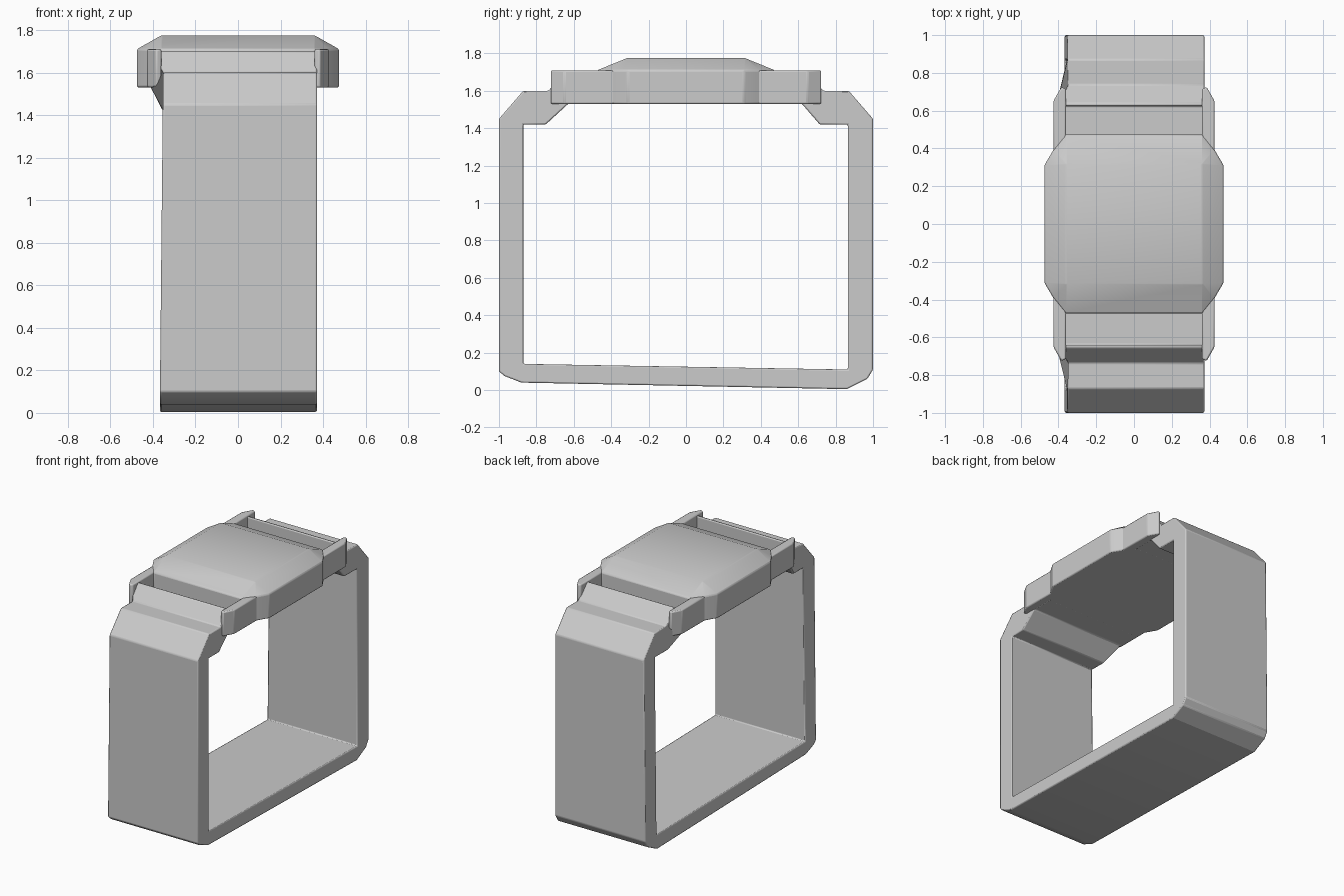
import bpy, bmesh

if "Cube" in bpy.data.objects:
    bpy.data.objects.remove(bpy.data.objects["Cube"])


def make_object(name, bm, bevel):
    bmesh.ops.recalc_face_normals(bm, faces=bm.faces)
    mesh = bpy.data.meshes.new(name)
    bm.to_mesh(mesh)
    bm.free()
    ob = bpy.data.objects.new(name, mesh)
    bpy.context.collection.objects.link(ob)
    mod = ob.modifiers.new("soft_edges", 'BEVEL')
    mod.width = bevel
    mod.segments = 2
    mod.limit_method = 'ANGLE'
    mod.angle_limit = 0.5
    bpy.ops.object.select_all(action='DESELECT')
    ob.select_set(True)
    bpy.context.view_layer.objects.active = ob
    bpy.ops.object.shade_smooth_by_angle(angle=0.4)
    return ob


def prism(ring_a, ring_b):
    bm = bmesh.new()
    a = [bm.verts.new(p) for p in ring_a]
    b = [bm.verts.new(p) for p in ring_b]
    bm.faces.new(a)
    bm.faces.new(b[::-1])
    for i in range(len(a)):
        j = (i + 1) % len(a)
        bm.faces.new((a[i], b[i], b[j], a[j]))
    return bm


# Strap: one side profile in y, z, slightly lopsided like a soft band
outer_front = [(-0.46, 1.58), (-0.64, 1.58), (-0.64, 1.70), (-0.655, 1.70),
               (-0.735, 1.60), (-0.87, 1.60), (-1.0, 1.45), (-1.0, 0.10),
               (-0.97, 0.075), (-0.88, 0.04)]
outer_back = [(0.86, 0.005), (0.97, 0.06), (1.0, 0.11), (1.0, 1.45),
              (0.87, 1.60), (0.735, 1.60), (0.64, 1.70), (0.625, 1.70),
              (0.625, 1.58), (0.46, 1.58)]
inner_back = [(0.46, 1.53), (0.62, 1.53), (0.715, 1.42), (0.865, 1.42), (0.865, 0.11)]
inner_front = [(-0.87, 0.14), (-0.87, 1.42), (-0.75, 1.42), (-0.63, 1.53), (-0.46, 1.53)]
profile = outer_front + outer_back + inner_back + inner_front


def left_x(y, z):
    # the ends flare out to meet the lugs
    if z > 1.5 and abs(y) < 0.7:
        return -0.41
    return -0.352 - 0.016 * (1.6 - z) / 1.6


make_object("strap", prism([(left_x(y, z), y, z) for y, z in profile],
                           [(0.372, y, z) for y, z in profile]), 0.012)

# Watch case: faceted block with a raised top
bm = bmesh.new()
for sx in (-1, 1):
    for sy in (-1, 1):
        for x, y in ((0.475, 0.31), (0.425, 0.395), (0.36, 0.475)):
            for z in (1.53, 1.71):
                bm.verts.new((sx * x, sy * y, z))
        bm.verts.new((sx * 0.36, sy * 0.315, 1.775))
bmesh.ops.convex_hull(bm, input=bm.verts)
bmesh.ops.dissolve_limit(bm, angle_limit=0.02, verts=bm.verts, edges=bm.edges)
make_object("watch_case", bm, 0.008)

# Four lugs holding the strap ends
lug = [(0.36, 0.34), (0.427, 0.34), (0.427, 0.65), (0.385, 0.725), (0.36, 0.715)]
for sx, side in ((-1, "left"), (1, "right")):
    for sy, end in ((-1, "front"), (1, "back")):
        pts = [(sx * x, sy * y) for x, y in lug]
        make_object(f"lug_{end}_{side}", prism([(x, y, 1.53) for x, y in pts],
                                               [(x, y, 1.71) for x, y in pts]), 0.008)
